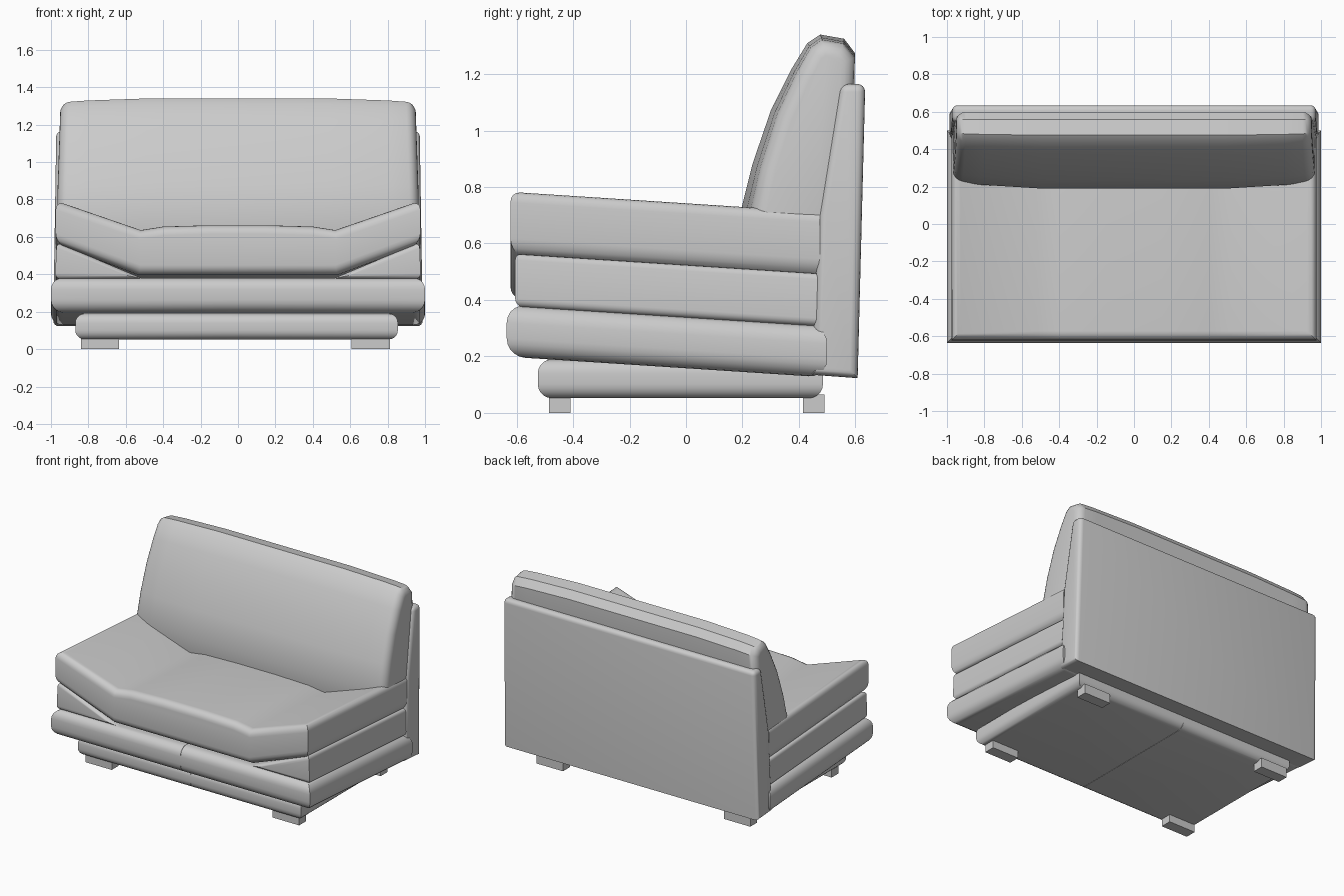
import bpy, bmesh
from mathutils import Vector

cube = bpy.data.objects.get("Cube")
if cube:
    bpy.data.objects.remove(cube, do_unlink=True)


def material(name, value):
    mat = bpy.data.materials.new(name)
    mat.use_nodes = True
    colour = (value, value, value, 1)
    mat.diffuse_color = colour
    mat.node_tree.nodes["Principled BSDF"].inputs["Base Color"].default_value = colour
    return mat


GREY = material("light grey leather", 0.6)


def loft(name, rings, pick=None, width=0.05, segments=5, shape=None):
    """Skin matching rings, round the picked edges, then reshape the vertices."""
    bm = bmesh.new()
    loops = [[bm.verts.new(p) for p in ring] for ring in rings]
    count = len(loops[0])
    for a, b in zip(loops, loops[1:]):
        for i in range(count):
            j = (i + 1) % count
            bm.faces.new((a[i], a[j], b[j], b[i]))
    bm.faces.new(loops[0])
    bm.faces.new(loops[-1])
    bmesh.ops.recalc_face_normals(bm, faces=bm.faces)
    if pick:
        edges = [e for e in bm.edges if pick(e.verts[0].co, e.verts[1].co)]
        bmesh.ops.bevel(bm, geom=edges, offset=width, segments=segments,
                        profile=0.5, affect='EDGES', clamp_overlap=True)
    if shape:
        for v in bm.verts:
            v.co = shape(v.co)
    mesh = bpy.data.meshes.new(name)
    bm.to_mesh(mesh)
    bm.free()
    mesh.materials.append(GREY)
    obj = bpy.data.objects.new(name, mesh)
    bpy.context.collection.objects.link(obj)
    bpy.ops.object.select_all(action='DESELECT')
    obj.select_set(True)
    bpy.context.view_layer.objects.active = obj
    bpy.ops.object.shade_smooth_by_angle(angle=0.6)
    return obj


def box_rings(x0, x1, y0, y1, z0, z1):
    return [[(x0, y0, z), (x1, y0, z), (x1, y1, z), (x0, y1, z)] for z in (z0, z1)]


def tilt(co):
    """Lean the upholstered layers down towards the back."""
    return Vector((co.x, co.y, co.z - 0.065 * (co.y + 0.6)))


def pad_edge(a, b):
    """Horizontal edges, apart from those on the centre seam."""
    return abs(a.z - b.z) < 1e-4 and max(abs(a.x), abs(b.x)) > 0.1


# Feet
for side, x in (("right", -0.738), ("left", 0.71)):
    for end, y in (("front", -0.447), ("back", 0.452)):
        loft(f"{end}_{side}_foot",
             box_rings(x - 0.102, x + 0.102, y - 0.038, y + 0.038, 0, 0.066))

# Plinth and base, each in two halves meeting at a seam
for side, s in (("right", -1), ("left", 1)):
    outer = 0.87 if s < 0 else 0.855
    loft(f"{side}_plinth",
         box_rings(0.001 * s, outer * s, -0.525, 0.485, 0.052, 0.19), pad_edge, 0.05)
    loft(f"{side}_base",
         box_rings(0.001 * s, s, -0.635, 0.5, 0.197, 0.382), pad_edge, 0.065,
         shape=tilt)

    # Wedge under each armrest
    wedge = [(0.5, 0.375), (0.978, 0.375), (0.97, 0.572)]
    loft(f"{side}_arm_wedge",
         [[(x * s, y, z) for x, z in wedge] for y in (-0.605, 0.5)],
         lambda a, b: max(a.y, b.y) < 0 and abs(a.x - b.x) > 0.1
         or min(abs(a.x), abs(b.x)) > 0.9 and abs(a.y - b.y) > 0.1,
         0.03, shape=tilt)

# Seat with raised arms
top = [(0.975, 0.795), (0.52, 0.638), (0.4, 0.657), (0.15, 0.664)]
section = (top + [(-x, z) for x, z in reversed(top)]
           + [(-0.975, 0.565), (-0.53, 0.398), (0.53, 0.398), (0.975, 0.565)])
loft("seat", [[(x, y, z) for x, z in section] for y in (-0.622, 0.475)],
     lambda a, b: max(a.y, b.y) < 0 and abs(a.x - b.x) > 0.1
     or min(abs(a.x), abs(b.x)) > 0.9 and abs(a.y - b.y) > 0.1,
     0.05, shape=tilt)

# Back panel
panel = [(0.445, 0.135), (0.608, 0.123), (0.635, 1.165), (0.548, 1.165), (0.47, 0.7)]
loft("back_panel", [[(x, y, z) for y, z in panel] for x in (-0.99, 0.99)],
     lambda a, b: min(a.z, b.z) > 1 or abs(a.x - b.x) < 0.1, 0.028, 4,
     lambda co: Vector((co.x * (1 - 0.016 * co.z), co.y, co.z)))

# Back cushion, crowned across its width
cushion = [(0.215, 0.55), (0.19, 0.7), (0.235, 0.88), (0.30, 1.07), (0.375, 1.22),
           (0.43, 1.31), (0.475, 1.34), (0.56, 1.325), (0.598, 1.275), (0.595, 1.1),
           (0.5, 0.6)]
stations = [(-0.968, 1), (-0.82, 0.5), (-0.5, 0), (0.5, 0), (0.82, 0.5), (0.968, 1)]


def crown(y, z, k):
    front = max(0, (0.55 - y) / 0.36)
    return y + 0.04 * k * front, z - 0.02 * k * max(0, z - 0.7) / 0.6


loft("back_cushion",
     [[(x, *crown(y, z, k)) for y, z in cushion] for x, k in stations],
     lambda a, b: min(abs(a.x), abs(b.x)) > 0.95, 0.05, 5,
     lambda co: Vector((co.x * (1 - 0.035 * max(0, co.z - 0.75)), co.y, co.z)))
